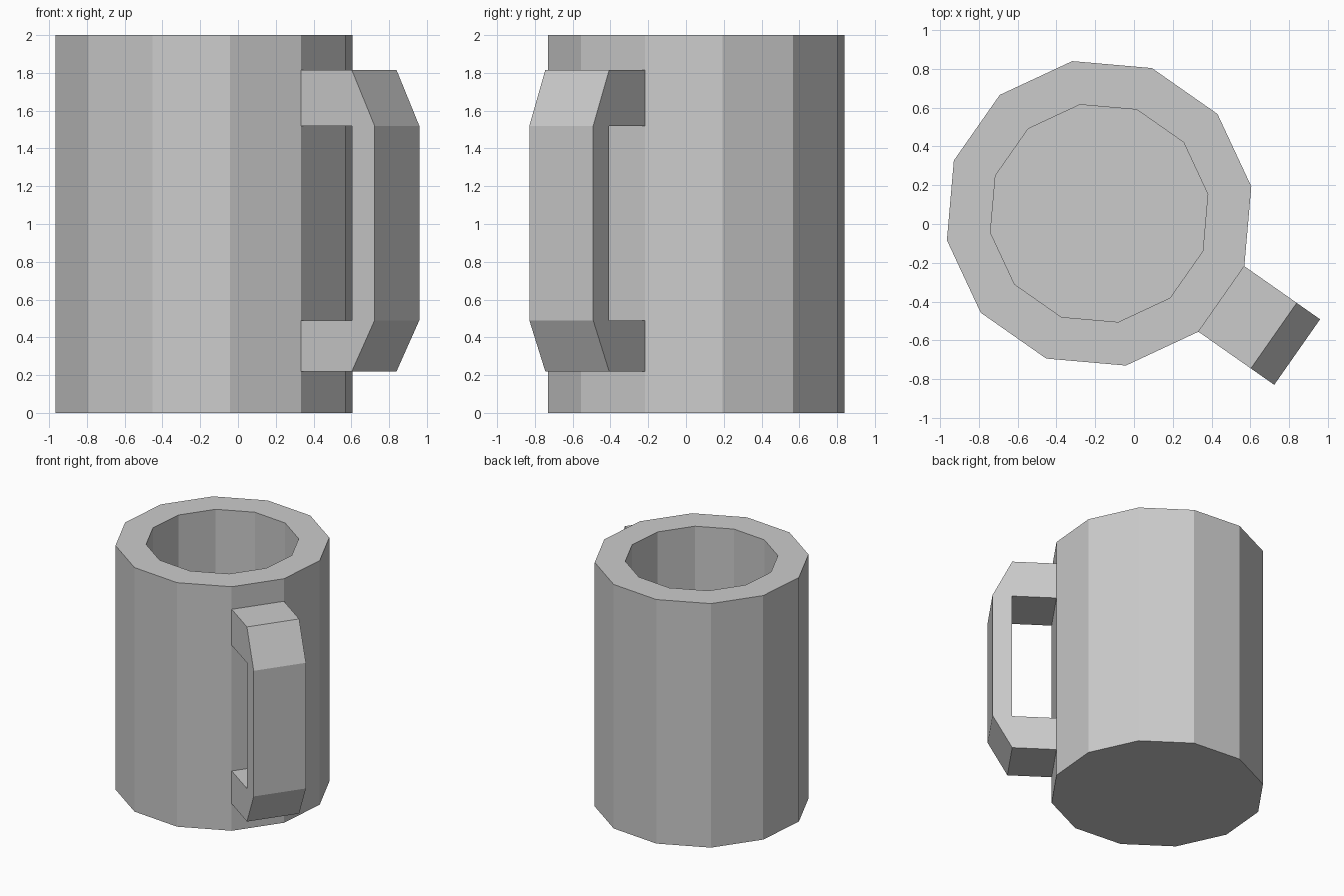
import bpy, bmesh
from math import sin, cos, radians

if "Cube" in bpy.data.objects:
    bpy.data.objects.remove(bpy.data.objects["Cube"])

SIDES, TURN = 12, radians(10)
CX, CY = -0.18, 0.055
OUTER, INNER, FLOOR = 0.797, 0.569, 0.22


def finish(name, bm):
    bmesh.ops.recalc_face_normals(bm, faces=bm.faces[:])
    mesh = bpy.data.meshes.new(name)
    bm.to_mesh(mesh)
    bm.free()
    obj = bpy.data.objects.new(name, mesh)
    obj.location = (CX, CY, 0)
    bpy.context.collection.objects.link(obj)
    return obj


def bridge(bm, a, b):
    n = len(a)
    for i in range(n):
        j = (i + 1) % n
        bm.faces.new((a[i], a[j], b[j], b[i]))


# Mug body: outer wall, flat rim, inner wall, closed floor and base
bm = bmesh.new()
rings = []
for r, z in ((OUTER, 0), (OUTER, 2), (INNER, 2), (INNER, FLOOR)):
    angles = [TURN + radians(360 / SIDES) * i for i in range(SIDES)]
    rings.append([bm.verts.new((r * cos(a), r * sin(a), z)) for a in angles])
for lower, upper in zip(rings, rings[1:]):
    bridge(bm, lower, upper)
bm.faces.new(rings[0])
bm.faces.new(rings[-1])
finish("mug_body", bm)

# Handle: side profile (distance out, height), as wide as one wall facet
bm = bmesh.new()
root = OUTER * cos(radians(15)) - 0.03
half = OUTER * sin(radians(15))
outside = [(root, 1.815), (1.10, 1.815), (1.247, 1.52),
           (1.247, 0.49), (1.10, 0.22), (root, 0.22)]
inside = [(root, 0.49), (1.10, 0.49), (1.10, 1.52), (root, 1.52)]
profile = outside + inside
left, right = [[bm.verts.new((x, side * half, z)) for x, z in profile]
               for side in (-1, 1)]
bridge(bm, left, right)
bm.faces.new(left)
bm.faces.new(right)
handle = finish("handle", bm)
handle.rotation_euler.z = radians(-35)
